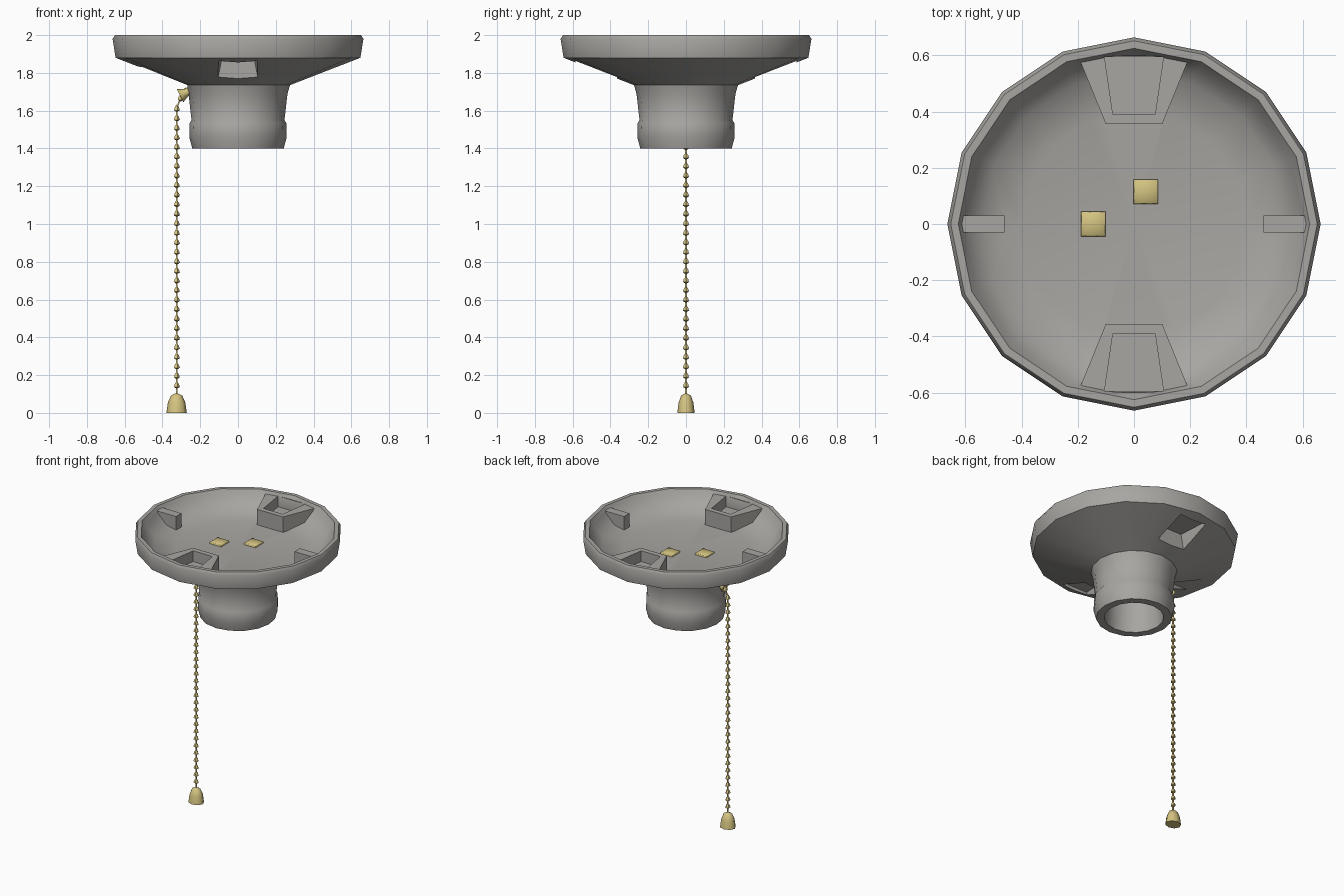
import bpy, bmesh, math
from mathutils import Vector

if "Cube" in bpy.data.objects:
    bpy.data.objects.remove(bpy.data.objects["Cube"])


def material(name, col):
    m = bpy.data.materials.new(name)
    m.diffuse_color = (*col, 1)
    m.use_nodes = True
    m.node_tree.nodes["Principled BSDF"].inputs["Base Color"].default_value = m.diffuse_color
    return m


GREY = material("warm grey", (0.39, 0.38, 0.36))
BRASS = material("pale brass", (0.66, 0.55, 0.22))


def finish(name, bm, mat, angle=60):
    bmesh.ops.recalc_face_normals(bm, faces=bm.faces)
    me = bpy.data.meshes.new(name)
    bm.to_mesh(me)
    bm.free()
    me.materials.append(mat)
    ob = bpy.data.objects.new(name, me)
    bpy.context.collection.objects.link(ob)
    smooth(ob, angle)
    return ob


def smooth(ob, angle):
    ob.data.shade_smooth()
    ob.data.set_sharp_from_angle(angle=math.radians(angle))


def lathe(bm, profile, n, centre=(0, 0), sy=1.0, phase=0.0):
    """Revolve (r, z) points about z; r = 0 becomes a pole."""
    rings = []
    for r, z in profile:
        if r == 0:
            rings.append([bm.verts.new((*centre, z))] * n)
        else:
            rings.append([bm.verts.new((centre[0] + r * math.cos(2 * math.pi * i / n + phase),
                                        centre[1] + sy * r * math.sin(2 * math.pi * i / n + phase), z))
                          for i in range(n)])
    for a, b in zip(rings, rings[1:]):
        for i in range(n):
            j = (i + 1) % n
            bm.faces.new(list(dict.fromkeys((a[i], a[j], b[j], b[i]))))


def prism(bm, bottom, top):
    """Closed solid between two matching loops of points."""
    lo = [bm.verts.new(p) for p in bottom]
    hi = [bm.verts.new(p) for p in top]
    n = len(lo)
    bm.faces.new(lo[::-1])
    bm.faces.new(hi)
    for i in range(n):
        bm.faces.new((lo[i], lo[(i + 1) % n], hi[(i + 1) % n], hi[i]))


def wedge(bm, s, w0, w1, y0, y1, z00, z01, ztop, taper=1.0):
    """Trapezoid block on the s*y side: width w0 at y0, w1 at y1."""
    plan = [(-w0, y0, z00), (w0, y0, z00), (w1, y1, z01), (-w1, y1, z01)]
    prism(bm, [(x, s * y, z) for x, y, z in plan],
          [(x * taper, s * y, ztop) for x, y, z in plan])


def boolean(ob, bm, op):
    tool = finish("cutter", bm, GREY)
    tool.hide_render = True
    mod = ob.modifiers.new("cut", 'BOOLEAN')
    mod.operation, mod.solver, mod.object = op, 'EXACT', tool
    bpy.context.view_layer.objects.active = ob
    bpy.ops.object.modifier_apply(modifier=mod.name)
    bpy.data.objects.remove(tool)


# fixture body: flared canopy, neck, lip and open lamp socket below
bm = bmesh.new()
lathe(bm, [(0, 1.865), (0.40, 1.872), (0.54, 1.90), (0.60, 1.96), (0.625, 2.0), (0.652, 2.0),
           (0.664, 1.98), (0.648, 1.88), (0.275, 1.735), (0.262, 1.69), (0.246, 1.55),
           (0.256, 1.535), (0.258, 1.46), (0.242, 1.40), (0.19, 1.40), (0.18, 1.66), (0, 1.66)], 16)
body = finish("fixture_body", bm, GREY)

# screw bosses and side ribs inside the canopy
bm = bmesh.new()
for s in (-1, 1):
    wedge(bm, s, 0.10, 0.20, 0.355, 0.60, 1.80, 1.89, 1.98)
boolean(body, bm, 'UNION')
bm = bmesh.new()
for s in (-1, 1):
    x0, x1 = s * 0.46, s * 0.615
    ring = [(x0, -0.03), (x1, -0.03), (x1, 0.03), (x0, 0.03)]
    prism(bm, [(x, y, 1.88 if abs(x) > 0.5 else 1.84) for x, y in ring],
          [(x, y, 1.98) for x, y in ring])
boolean(body, bm, 'UNION')

# boss top pockets, outer screw pockets, chain recess under the canopy
bm = bmesh.new()
for s in (-1, 1):
    wedge(bm, s, 0.075, 0.105, 0.39, 0.595, 1.905, 1.905, 2.05)
    wedge(bm, s, 0.12, 0.14, 0.365, 0.585, 1.70, 1.70, 1.88, 0.7)
ring = [(-0.58, -0.12), (-0.268, -0.05), (-0.268, 0.05), (-0.58, 0.12)]
prism(bm, [(x, y, 1.64) for x, y in ring],
      [(x, y * 0.8, 1.84 if x < -0.5 else 1.80) for x, y in ring])
boolean(body, bm, 'DIFFERENCE')
smooth(body, 48)

# terminal screws almost flush with the canopy floor
for i, (x, y) in enumerate([(-0.145, 0.0), (0.042, 0.115)]):
    bm = bmesh.new()
    lathe(bm, [(0, 1.85), (0.062, 1.85), (0.062, 1.876), (0.058, 1.88), (0, 1.88)],
          4, (x, y), 1, math.pi / 4)
    finish(f"terminal_screw_{i + 1}", bm, BRASS)

# chain guide: small funnel leaning out of the neck
bm = bmesh.new()
lathe(bm, [(0, 0), (0.022, 0), (0.022, 0.045), (0.034, 0.07), (0.04, 0.08), (0.018, 0.068), (0, 0.05)], 8)
guide = finish("chain_guide", bm, BRASS)
d = Vector((-0.07, 0, -0.035))
guide.rotation_euler = d.to_track_quat('Z', 'Y').to_euler()
guide.location = (-0.235, 0, 1.715)

# pull chain: beads along a path on a thin wire
CX = -0.325
path = [Vector((-0.28, 0, 1.70)), Vector((-0.305, 0, 1.665)), Vector((CX, 0, 1.61))]
while path[-1].z > 0.15:
    path.append(path[-1] - Vector((0, 0, 0.0505)))
bm = bmesh.new()
for p in path:
    lathe(bm, [(0, p.z + 0.024), (0.013, p.z + 0.006), (0.017, p.z - 0.008), (0, p.z - 0.018)],
          5, (p.x, p.y))
finish("chain_beads", bm, BRASS)
bm = bmesh.new()
for a, b in zip(path, path[1:] + [Vector((CX, 0, 0.08))]):
    ring = [(-.004, -.004), (.004, -.004), (.004, .004), (-.004, .004)]
    prism(bm, [b + Vector((x, y, 0)) for x, y in ring], [a + Vector((x, y, 0)) for x, y in ring])
finish("chain_wire", bm, BRASS)

# bell shaped pull
bm = bmesh.new()
lathe(bm, [(0, 0), (0.054, 0), (0.046, 0.055), (0.03, 0.092), (0, 0.106)], 8, (CX, 0), 0.85)
finish("pull_bell", bm, BRASS)
